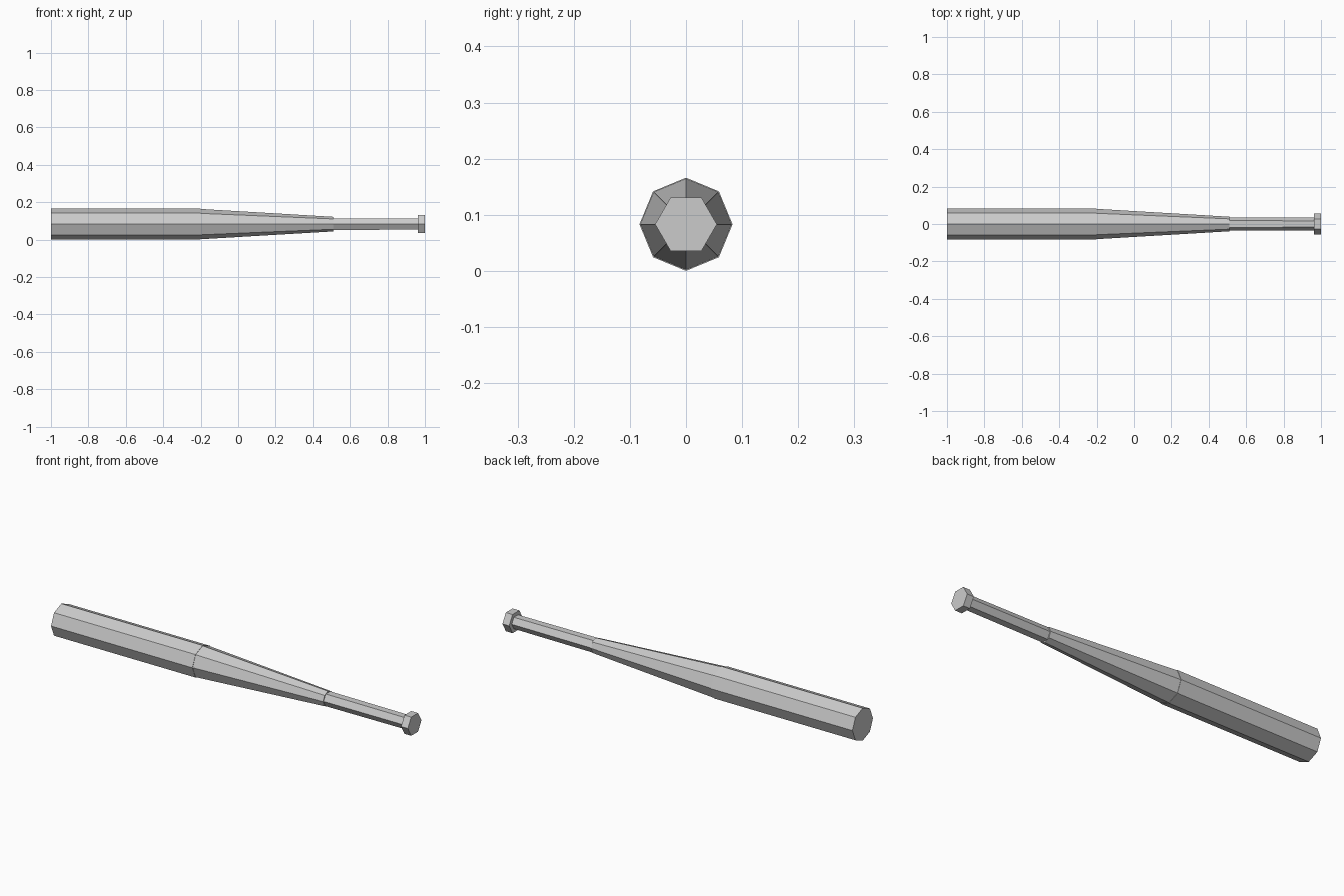
import bpy
import math
from mathutils import Matrix

cube = bpy.data.objects.get("Cube")
if cube:
    bpy.data.objects.remove(cube, do_unlink=True)

AXIS_Z = 0.083

grey = bpy.data.materials.new("light_grey")
grey.use_nodes = True
grey.diffuse_color = (0.6, 0.6, 0.6, 1)
grey.node_tree.nodes["Principled BSDF"].inputs["Base Color"].default_value = (0.6, 0.6, 0.6, 1)


def section(name, sides, x0, x1, r0, r1):
    """Flat-sided capped segment along x, with a corner pointing to +y."""
    bpy.ops.mesh.primitive_cone_add(vertices=sides, radius1=r0, radius2=r1, depth=x1 - x0)
    obj = bpy.context.object
    obj.name = name
    # Cone corners start on local +y; turning about y lays the axis along x
    obj.data.transform(Matrix.Rotation(math.pi / 2, 4, 'Y'))
    obj.location = ((x0 + x1) / 2, 0, AXIS_Z)
    obj.data.materials.append(grey)
    return obj


# Octagonal barrel and the taper, which starts just inside the barrel rim
section("barrel", 8, -1.0, -0.2, 0.083, 0.083)
section("taper", 8, -0.2, 0.51, 0.081, 0.039)

# Hexagonal handle and end knob
section("handle", 6, 0.51, 0.965, 0.036, 0.034)
section("knob", 6, 0.962, 1.0, 0.055, 0.055)
